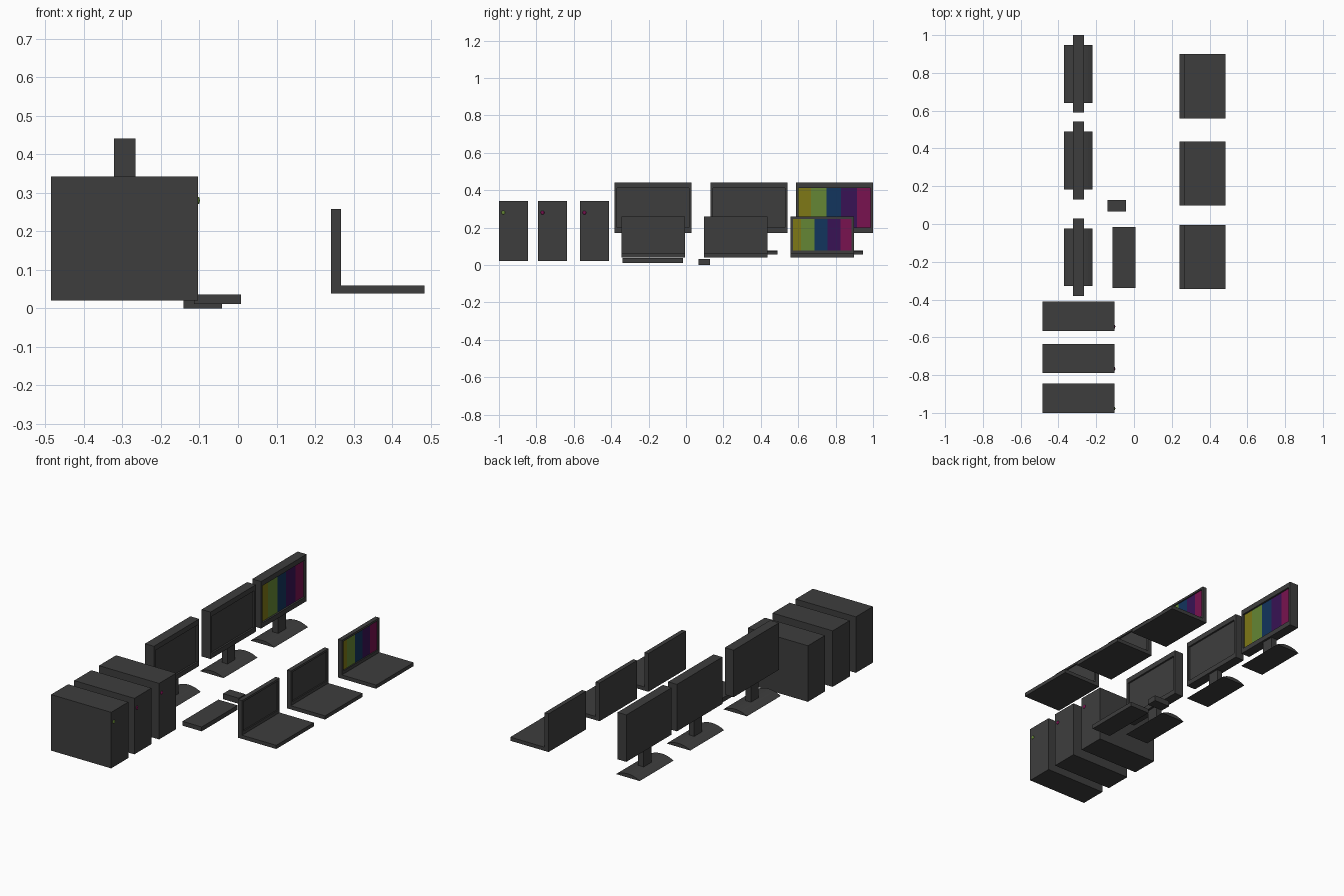
import bpy, bmesh, math
from mathutils import Vector

if "Cube" in bpy.data.objects:
    bpy.data.objects.remove(bpy.data.objects["Cube"])


def material(name, rgb):
    m = bpy.data.materials.new(name)
    m.diffuse_color = (*rgb, 1)
    m.use_nodes = True
    m.node_tree.nodes["Principled BSDF"].inputs["Base Color"].default_value = m.diffuse_color
    return m


body = material("charcoal", (0.048, 0.048, 0.048))
stripes = [
    material("olive yellow", (0.21, 0.19, 0.008)),
    material("leaf green", (0.13, 0.24, 0.035)),
    material("navy blue", (0.006, 0.035, 0.11)),
    material("deep purple", (0.04, 0.006, 0.09)),
    material("magenta", (0.19, 0.006, 0.08)),
]
green, red = stripes[1], stripes[4]


def finish(bm, name, mats):
    bmesh.ops.recalc_face_normals(bm, faces=bm.faces)
    me = bpy.data.meshes.new(name)
    bm.to_mesh(me)
    bm.free()
    for m in mats:
        me.materials.append(m)
    ob = bpy.data.objects.new(name, me)
    bpy.context.collection.objects.link(ob)
    return ob


def box_bm(x, y, z):
    bm = bmesh.new()
    bmesh.ops.create_cube(bm, size=1)
    for v in bm.verts:
        v.co = Vector([(r[0] + r[1]) / 2 + c * (r[1] - r[0])
                       for r, c in zip((x, y, z), v.co)])
    return bm


def box(name, x, y, z, mat=body):
    return finish(box_bm(x, y, z), name, [mat])


def screen_panel(name, x, y, z, sy, sz, depth, cuts=None):
    """Box whose +x face holds a recessed screen, optionally cut into stripes."""
    bm = box_bm(x, y, z)
    bm.normal_update()
    face = max(bm.faces, key=lambda f: f.calc_center_median().x)
    cy, cz = sum(y) / 2, sum(z) / 2
    for px in (x[1], x[1] - depth):
        bmesh.ops.inset_individual(bm, faces=[face], thickness=0.001)
        for v in face.verts:
            v.co = (px, sy[1] if v.co.y > cy else sy[0],
                    sz[1] if v.co.z > cz else sz[0])
    if cuts:
        floor_x = x[1] - depth

        def floor():
            return [f for f in bm.faces
                    if all(abs(v.co.x - floor_x) < 1e-4 for v in f.verts)]
        for c in cuts:
            fs = floor()
            geom = set(fs)
            for f in fs:
                geom.update(f.edges)
                geom.update(f.verts)
            bmesh.ops.bisect_plane(bm, geom=list(geom), plane_co=(0, c, 0),
                                   plane_no=(0, 1, 0))
        for f in floor():
            f.material_index = 1 + sum(f.calc_center_median().y > c for c in cuts)
    return finish(bm, name, [body] + (stripes if cuts else []))


def arched_foot(name, x, y, z, n=12):
    """Flat-bottomed arc profile in x-z, extruded along y."""
    bm = bmesh.new()
    cx, hw = sum(x) / 2, (x[1] - x[0]) / 2
    h = z[1] - z[0]
    r = (hw * hw + h * h) / (2 * h)
    a = math.asin(hw / r)
    angles = [-a + 2 * a * i / n for i in range(n + 1)]
    f = bm.faces.new([bm.verts.new((cx + r * math.sin(t), y[0],
                                    z[1] - r + r * math.cos(t))) for t in angles])
    ext = bmesh.ops.extrude_face_region(bm, geom=[f], use_keep_orig=True)
    for v in ext["geom"]:
        if isinstance(v, bmesh.types.BMVert):
            v.co.y = y[1]
    return finish(bm, name, [body])


# Monitors: panel, neck and arched foot; the last one shows colour bars
for i, y0 in enumerate((-0.382, 0.131, 0.589)):
    cy = y0 + 0.2055
    cuts = [0.668, 0.75, 0.83, 0.914] if i == 2 else None
    screen_panel(f"monitor_panel_{i+1}", (-0.322, -0.266), (y0, y0 + 0.411),
                 (0.172, 0.441), (y0 + 0.013, y0 + 0.398), (0.2, 0.412), 0.01, cuts)
    box(f"monitor_neck_{i+1}", (-0.312, -0.278), (cy - 0.035, cy + 0.035), (0.07, 0.18))
    arched_foot(f"monitor_foot_{i+1}", (-0.37, -0.22), (cy - 0.153, cy + 0.153),
                (0.055, 0.076))

# Laptops: keyboard deck and upright lid
for i, y0 in enumerate((-0.345, 0.097, 0.559)):
    y = (y0, y0 + 0.34)
    cuts = [0.614, 0.686, 0.756, 0.826] if i == 2 else None
    box(f"laptop_deck_{i+1}", (0.242, 0.484), y, (0.039, 0.06))
    screen_panel(f"laptop_lid_{i+1}", (0.242, 0.267), y, (0.06, 0.258),
                 (y0 + 0.013, y0 + 0.327), (0.078, 0.246), 0.007, cuts)

# Tower cases with a round power light
for i, y0 in enumerate((-1.0, -0.79, -0.566)):
    box(f"tower_case_{i+1}", (-0.485, -0.104), (y0, y0 + 0.155), (0.021, 0.342))
    bm = bmesh.new()
    bmesh.ops.create_uvsphere(bm, u_segments=16, v_segments=8, radius=0.01)
    for v in bm.verts:
        v.co = (v.co.x * 0.5 - 0.104, v.co.y + y0 + 0.023, v.co.z + 0.28)
    finish(bm, f"power_light_{i+1}", [green if i == 0 else red])

# Keyboard and mouse
box("keyboard", (-0.114, 0.008), (-0.34, -0.015), (0.011, 0.036))
box("mouse", (-0.141, -0.042), (0.067, 0.128), (0.0, 0.032))
